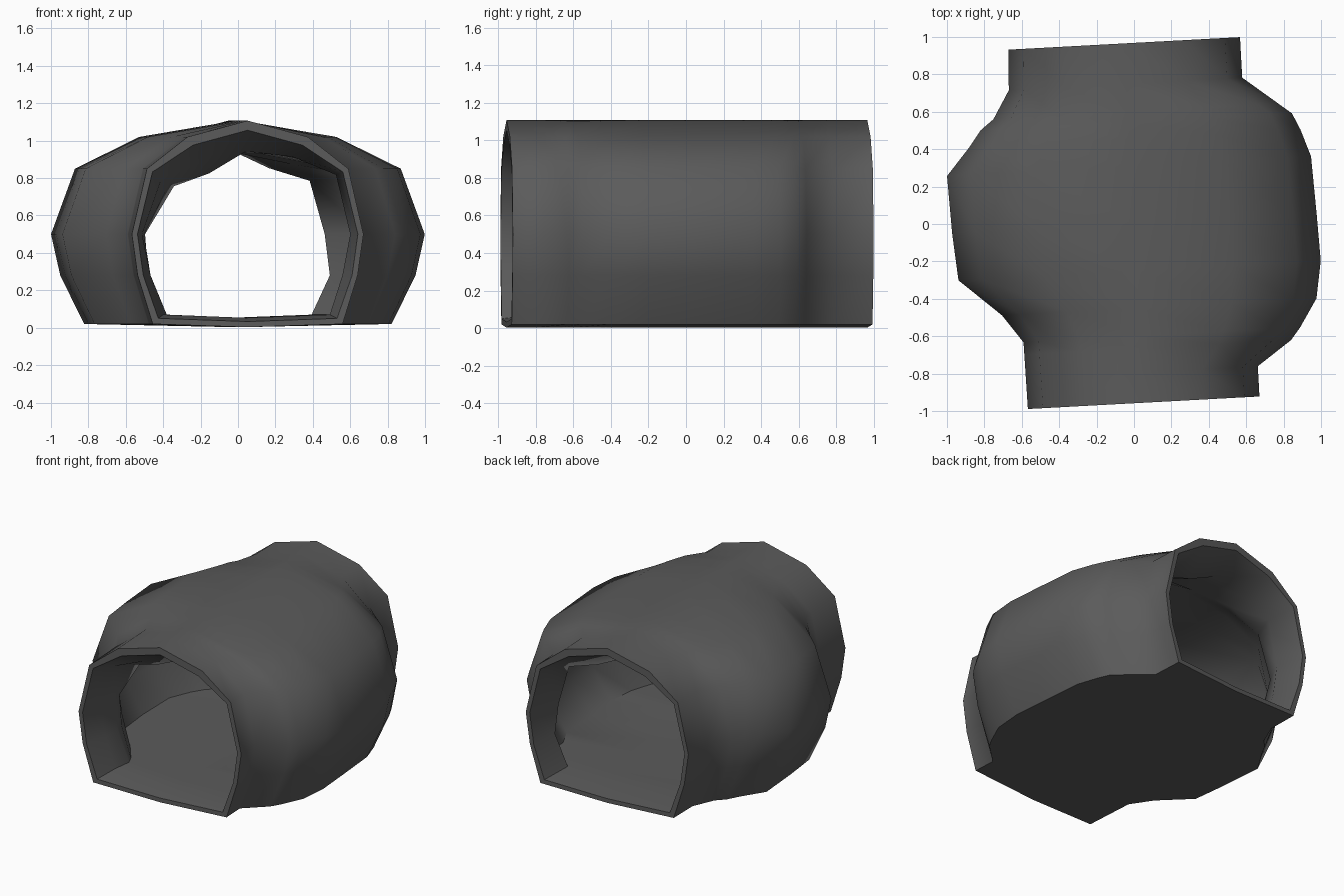
import bpy, bmesh, math, random
from mathutils import Matrix

if "Cube" in bpy.data.objects:
    bpy.data.objects.remove(bpy.data.objects["Cube"])

random.seed(4)

# one dark stone colour
stone = bpy.data.materials.new("dark grey stone")
stone.diffuse_color = (0.105, 0.105, 0.105, 1)
stone.use_nodes = True
stone.node_tree.nodes["Principled BSDF"].inputs["Base Color"].default_value = stone.diffuse_color

# plan outlines of the tunnel (distance along, half width), left and right
LEFT = [(-0.957, .62), (-0.60, .624), (-0.43, .745), (-0.24, .965), (0.33, .985),
        (0.457, .857), (0.56, .78), (0.60, .72), (0.745, .63), (0.967, .62)]
RIGHT = [(-0.957, .62), (-0.795, .62), (-0.665, .805), (-0.49, .945), (-0.27, .987),
         (0.30, .968), (0.533, .89), (0.75, .62), (0.967, .62)]
STATIONS = [-0.957, -0.795, -0.665, -0.60, -0.45, -0.25, 0.0, 0.31,
            0.457, 0.545, 0.60, 0.75, 0.967]

# arch cross-section: x as a fraction of half width, z as height
ARCH = [(0, 0.003), (.82, .02), (.95, .28), (1, .5), (.87, .85), (.52, 1.02), (0, 1.107),
        (-.52, 1.02), (-.87, .85), (-1, .5), (-.95, .28), (-.82, .02)]


def width(outline, v):
    for (a, wa), (b, wb) in zip(outline, outline[1:]):
        if v <= b:
            return wa + (wb - wa) * (v - a) / (b - a)
    return outline[-1][1]


def outer_ring(v):
    l, r = width(LEFT, v), width(RIGHT, v)
    return [(fx * (r if fx > 0 else l), v, z) for fx, z in ARCH]


def inner_ring(v, at_end):
    l, r = width(LEFT, v), width(RIGHT, v)
    ring = []
    for fx, z in ARCH:
        t = 0.03 if at_end else random.uniform(0.055, 0.10)
        if not at_end and fx > 0 and z > .4 and v > .7:
            t = 0.115
        if not at_end and fx < -.4 and z > .8 and -.7 < v < -.5:
            t += 0.07                       # rocky bulge at the upper left
        w = r if fx > 0 else l
        x = math.copysign(max(abs(fx) * w - t, 0), fx) if fx else 0
        if z < .1:                          # floor
            zi = z + (0.03 if at_end else 0.05)
        else:
            zi = z - t * (1.4 if z > 1 else 0.8) * max(0, (z - .5) / .5)
        ring.append((x, v, zi))
    return ring


bm = bmesh.new()


def add_rings(rings):
    return [[bm.verts.new(p) for p in ring] for ring in rings]


def bridge(a, b):
    n = len(a)
    for i in range(n):
        j = (i + 1) % n
        bm.faces.new((a[i], a[j], b[j], b[i]))


outer = add_rings([outer_ring(v) for v in STATIONS])
inner = add_rings([inner_ring(v, i in (0, len(STATIONS) - 1))
                   for i, v in enumerate(STATIONS)])

# outside skin, rocky inside, and the two end lips
for shell in (outer, inner):
    for a, b in zip(shell, shell[1:]):
        bridge(a, b)
bridge(outer[0], inner[0])
bridge(outer[-1], inner[-1])
bmesh.ops.recalc_face_normals(bm, faces=bm.faces)

# the whole tunnel is turned slightly in plan
bmesh.ops.rotate(bm, verts=bm.verts, matrix=Matrix.Rotation(math.radians(3.1), 3, 'Z'))

mesh = bpy.data.meshes.new("cave_tunnel")
bm.to_mesh(mesh)
bm.free()
mesh.materials.append(stone)
obj = bpy.data.objects.new("cave_tunnel", mesh)
bpy.context.collection.objects.link(obj)
bpy.context.view_layer.objects.active = obj
obj.select_set(True)
bpy.ops.object.shade_smooth_by_angle(angle=math.radians(55))
